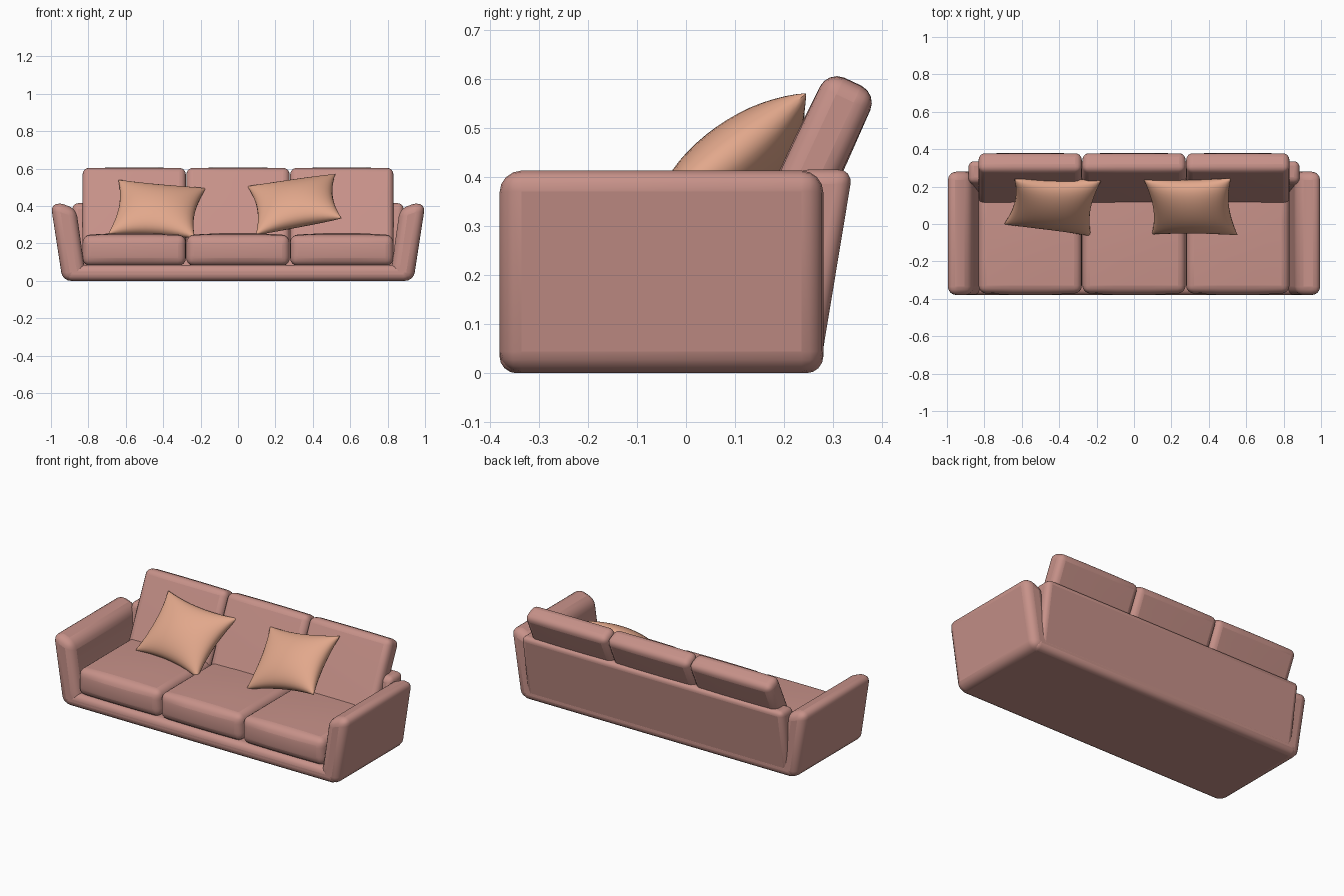
import bpy, bmesh, math
from mathutils import Vector, Matrix

if "Cube" in bpy.data.objects:
    bpy.data.objects.remove(bpy.data.objects["Cube"])


def material(name, color):
    m = bpy.data.materials.new(name)
    m.diffuse_color = (*color, 1)
    m.use_nodes = True
    m.node_tree.nodes["Principled BSDF"].inputs["Base Color"].default_value = m.diffuse_color
    return m


FABRIC = material("rose_fabric", (0.57, 0.285, 0.25))
ACCENT = material("peach_fabric", (0.76, 0.39, 0.26))


def finish(name, bm, mat, bevel=0, segments=4):
    bmesh.ops.recalc_face_normals(bm, faces=bm.faces)
    me = bpy.data.meshes.new(name)
    bm.to_mesh(me)
    bm.free()
    me.materials.append(mat)
    ob = bpy.data.objects.new(name, me)
    bpy.context.collection.objects.link(ob)
    if bevel:
        b = ob.modifiers.new("round", 'BEVEL')
        b.width, b.segments = bevel, segments
        b.limit_method, b.angle_limit = 'ANGLE', math.radians(35)
    bpy.ops.object.select_all(action='DESELECT')
    ob.select_set(True)
    bpy.context.view_layer.objects.active = ob
    bpy.ops.object.shade_smooth_by_angle(angle=math.radians(40))
    return ob


def prism(name, profile, sweep, bevel):
    """Extrude a closed profile of 3D points along a vector."""
    bm = bmesh.new()
    face = bm.faces.new([bm.verts.new(p) for p in profile])
    ext = bmesh.ops.extrude_face_region(bm, geom=[face])
    bmesh.ops.translate(bm, vec=sweep,
                        verts=[v for v in ext["geom"] if isinstance(v, bmesh.types.BMVert)])
    return finish(name, bm, FABRIC, bevel)


def cushion(name, size, center, tilt, bevel, bulge):
    """Rounded box with gently puffed faces."""
    bm = bmesh.new()
    bmesh.ops.create_cube(bm, size=2)
    bmesh.ops.subdivide_edges(bm, edges=bm.edges[:], cuts=2, use_grid_fill=True)
    for v in bm.verts:
        p = v.co.copy()
        for i in range(3):
            j, k = (i + 1) % 3, (i + 2) % 3
            puff = (1 - p[j] ** 2) * (1 - p[k] ** 2) * bulge[i]
            v.co[i] = p[i] * (size[i] / 2 + puff)
    bm.transform(Matrix.Translation(center) @ Matrix.Rotation(math.radians(tilt), 4, 'X'))
    return finish(name, bm, FABRIC, bevel)


def pillow(name, corners, puff, pinch=0.13, n=20):
    """Scatter pillow spanned by top-left, top-right, bottom-right, bottom-left."""
    tl, tr, br, bl = map(Vector, corners)
    normal = (tr - bl).cross(tl - br).normalized()
    bm = bmesh.new()
    for side in (1, -1):
        rows = []
        for i in range(n + 1):
            row = []
            for j in range(n + 1):
                u = -math.cos(math.pi * j / n)
                v = -math.cos(math.pi * i / n)
                h = puff * ((1 - u * u) * (1 - v * v)) ** 0.45 if 0 < i < n and 0 < j < n else 0
                s = (u * (1 - pinch * (1 - v * v)) + 1) / 2
                t = (v * (1 - pinch * (1 - u * u)) + 1) / 2
                p = bl.lerp(br, s).lerp(tl.lerp(tr, s), t)
                row.append(bm.verts.new(p + normal * h * side))
            rows.append(row)
        for a, b in zip(rows, rows[1:]):
            for j in range(n):
                bm.faces.new((a[j], a[j + 1], b[j + 1], b[j]))
    bmesh.ops.remove_doubles(bm, verts=bm.verts, dist=0.0001)
    ob = finish(name, bm, ACCENT)
    ob.data.shade_smooth()


# Base platform
prism("base", [(-0.92, -0.38, 0), (0.92, -0.38, 0), (0.92, -0.38, 0.085), (-0.92, -0.38, 0.085)],
      (0, 0.66, 0), 0.035)

# Flared arms, mirrored
arm = [(0.80, 0), (0.938, 0), (1.002, 0.415), (0.94, 0.412), (0.865, 0.385), (0.825, 0.10)]
for s, side in ((1, "right"), (-1, "left")):
    prism(side + "_arm", [(s * x, -0.38, z) for x, z in arm], (0, 0.66, 0), 0.045)

# Leaning back frame
prism("back_frame", [(-0.885, y, z) for y, z in
                     ((0.15, 0.01), (0.273, 0.01), (0.34, 0.415), (0.22, 0.415))],
      (1.77, 0, 0), 0.03)

# Seat and back cushions
for i, label in enumerate(("left", "middle", "right")):
    x = (i - 1) * 0.555
    cushion(label + "_seat_cushion", (0.553, 0.57, 0.165), (x, -0.085, 0.163), 0,
            0.042, (0, 0.012, 0.012))
    cushion(label + "_back_cushion", (0.553, 0.112, 0.46), (x, 0.242, 0.384), -25,
            0.036, (0, 0.004, 0.002))

# Scatter pillows
pillow("left_pillow", [(-0.64, 0.24, 0.54), (-0.17, 0.24, 0.495),
                       (-0.23, -0.065, 0.23), (-0.695, 0.0, 0.25)], 0.085)
pillow("right_pillow", [(0.05, 0.24, 0.505), (0.52, 0.245, 0.57),
                        (0.555, -0.06, 0.335), (0.095, -0.055, 0.245)], 0.085)
